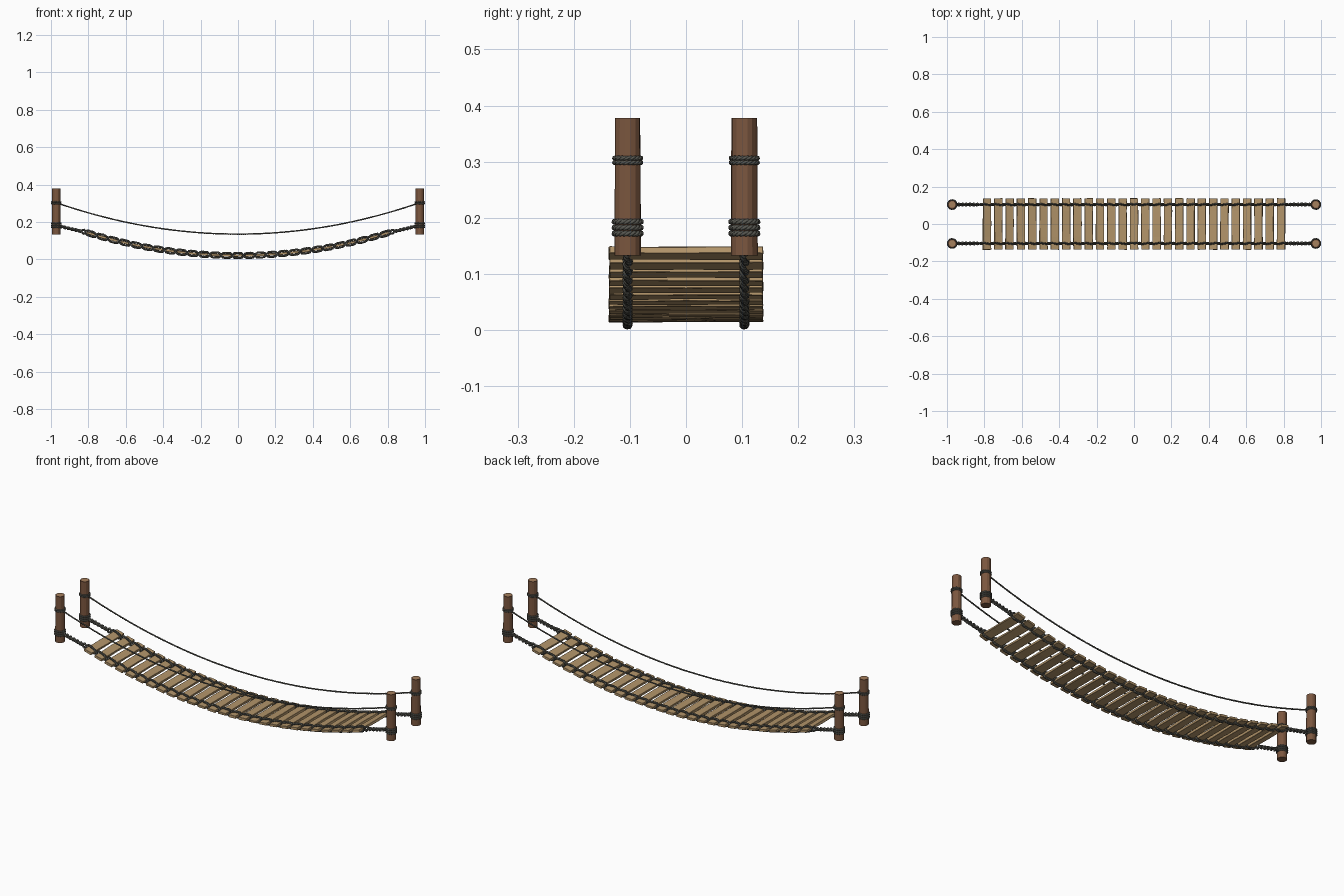
import bpy, bmesh, math, random
from mathutils import Vector, Matrix

if "Cube" in bpy.data.objects:
    bpy.data.objects.remove(bpy.data.objects["Cube"])

random.seed(4)
PX, PY, STEP, N = 0.972, 0.104, 0.0605, 27
END = STEP * (N // 2) + 0.03


def mat(name, c):
    m = bpy.data.materials.new(name)
    m.diffuse_color = (*c, 1)
    m.use_nodes = True
    m.node_tree.nodes["Principled BSDF"].inputs["Base Color"].default_value = m.diffuse_color
    return m


PLANK = mat("plank_wood", (0.45, 0.30, 0.145))
POST = mat("post_wood", (0.20, 0.095, 0.05))
CUT = mat("cut_wood", (0.38, 0.22, 0.11))
ROPE = mat("rope_fibre", (0.10, 0.10, 0.085))


def deck_z(x):
    return 0.0205 + 0.188 * x * x


def hand_z(x):
    return 0.135 + 0.168 * (x / PX) ** 2


def mesh_object(name, bm, *mats):
    me = bpy.data.meshes.new(name)
    bm.to_mesh(me)
    bm.free()
    for m in mats:
        me.materials.append(m)
    ob = bpy.data.objects.new(name, me)
    bpy.context.collection.objects.link(ob)
    return ob


def rope(name, path, radius, pitch, closed=False):
    """Three strands twisted around a path of points."""
    cu = bpy.data.curves.new(name, 'CURVE')
    cu.dimensions = '3D'
    cu.bevel_depth = radius * 0.54
    cu.bevel_resolution = 1
    cu.use_fill_caps = True
    n = len(path)
    for s in range(3):
        sp = cu.splines.new('POLY')
        sp.points.add(n - 1)
        sp.use_cyclic_u = closed
        dist = 0
        for i, p in enumerate(path):
            a = path[i - 1] if (i or closed) else p
            b = path[(i + 1) % n] if (i < n - 1 or closed) else p
            t = (b - a).normalized()
            side = t.cross(Vector((0, 0, 1))).normalized()
            up = side.cross(t)
            if i:
                dist += (p - path[i - 1]).length
            ang = 2 * math.pi * (dist / pitch + s / 3)
            q = p + (side * math.cos(ang) + up * math.sin(ang)) * radius * 0.46
            sp.points[i].co = (*q, 1)
    cu.materials.append(ROPE)
    ob = bpy.data.objects.new(name, cu)
    bpy.context.collection.objects.link(ob)
    bpy.ops.object.select_all(action='DESELECT')
    ob.select_set(True)
    bpy.context.view_layer.objects.active = ob
    bpy.ops.object.convert(target='MESH')
    bpy.ops.object.shade_smooth_by_angle(angle=math.radians(60))


def ring(name, x, y, z, radius, thick):
    n = 48
    path = [Vector((x + radius * math.cos(2 * math.pi * i / n),
                    y + radius * math.sin(2 * math.pi * i / n), z)) for i in range(n)]
    rope(name, path, thick, 2 * math.pi * radius / 6, True)


# Planks: slightly uneven boards following the sag
for k in range(N):
    x = (k - N // 2) * STEP
    bm = bmesh.new()
    bmesh.ops.create_cube(bm, size=1)
    bmesh.ops.scale(bm, vec=(0.044, 0.274, 0.0125), verts=bm.verts)
    bmesh.ops.subdivide_edges(bm, edges=[e for e in bm.edges
                              if abs(e.verts[0].co.y - e.verts[1].co.y) > 0.1], cuts=3)
    for v in bm.verts:
        v.co += Vector([random.uniform(-0.001, 0.001) for _ in range(3)])
    bmesh.ops.bevel(bm, geom=[e for e in bm.edges if e.calc_face_angle(0) > 1],
                    offset=0.001, segments=1, affect='EDGES')
    tilt = Matrix.Rotation(-math.atan(0.376 * x), 4, 'Y')
    bm.transform(Matrix.Translation((x, 0, deck_z(x))) @ tilt)
    mesh_object(f"plank_{k + 1}", bm, PLANK)

# Posts with pale cut ends and rope lashings
for sx in (-1, 1):
    for sy in (-1, 1):
        tag = f"{'left' if sx < 0 else 'right'}_{'front' if sy < 0 else 'back'}"
        bm = bmesh.new()
        bmesh.ops.create_cone(bm, cap_ends=True, segments=14, radius1=0.0235,
                              radius2=0.0225, depth=0.245)
        caps = [f for f in bm.faces if abs(f.normal.z) > 0.9]
        bmesh.ops.inset_individual(bm, faces=caps, thickness=0.006)
        for f in caps:
            f.material_index = 1 if f.normal.z > 0 else 0
        for v in bm.verts:
            v.co.x += random.uniform(-0.0007, 0.0007)
            v.co.y += random.uniform(-0.0007, 0.0007)
        bm.transform(Matrix.Translation((sx * PX, sy * PY, 0.2555)))
        mesh_object("post_" + tag, bm, POST, CUT)
        for j, z in enumerate((0.172, 0.1825, 0.193, 0.2985, 0.3065)):
            lower = j < 3
            ring(f"lashing_{tag}_{j + 1}", sx * PX, sy * PY, z, 0.0235,
                 0.0055 if lower else 0.0045)

# Hand ropes and the paired deck ropes that weave over and under the planks
M = 420
for sy, tag in ((-1, "front"), (1, "back")):
    xs = [-0.955 + 1.91 * i / M for i in range(M + 1)]
    rope("hand_rope_" + tag, [Vector((x, sy * PY, hand_z(x))) for x in xs], 0.0042, 0.03)
    for s in (0, 1):
        path = []
        for x in xs:
            ax = abs(x)
            ph = math.pi * (min(ax, END) / STEP + max(0, ax - END) / 0.02 + s)
            blend = min(1, max(0, (ax - END) / 0.025))
            wave = math.tanh(2.5 * math.cos(ph)) * (1 - blend) + math.cos(ph) * blend
            amp = 0.0137 * (1 - blend) + 0.0055 * blend
            side = 0.0035 + 0.002 * blend
            z = deck_z(x) - 0.10 * max(0, ax - END) ** 1
            path.append(Vector((x, sy * PY + side * math.sin(ph), z + amp * wave)))
        rope(f"deck_rope_{tag}_{s + 1}", path, 0.0062, 0.03)
